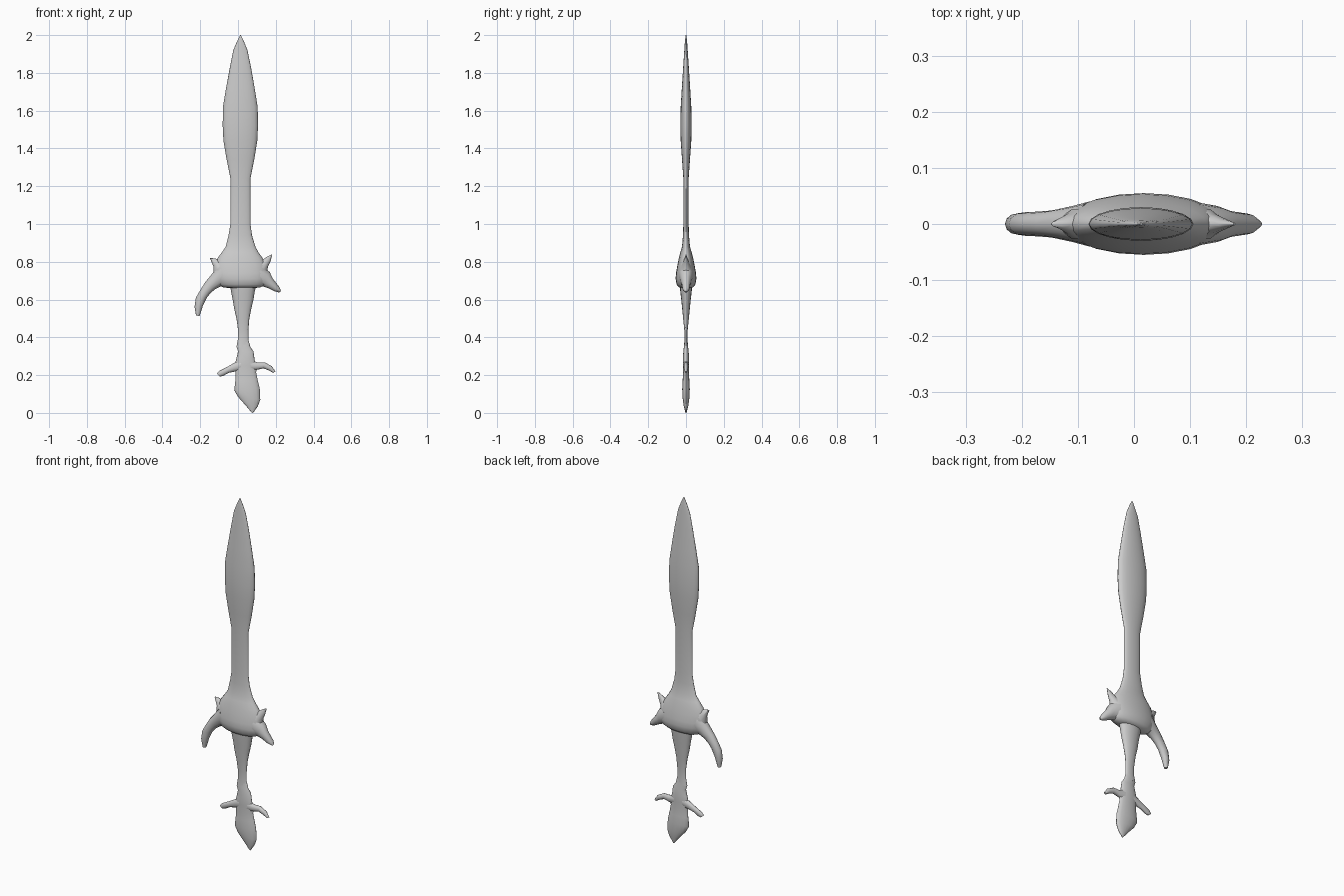
import bpy, bmesh, math

grey = bpy.data.materials.new("plain grey")
grey.diffuse_color = (0.6, 0.6, 0.6, 1)


def loft(name, rows, sides=16):
    """Skin elliptical rings; row = left x, left z, right x, right z, half depth."""
    bm = bmesh.new()
    rings = []
    for xl, zl, xr, zr, d in rows:
        ring = []
        for i in range(sides):
            a = 2 * math.pi * i / sides
            c, s = (1 + math.cos(a)) / 2, math.sin(a)
            ring.append(bm.verts.new((xl + (xr - xl) * c, d * s, zl + (zr - zl) * c)))
        rings.append(ring)
    for r, q in zip(rings, rings[1:]):
        for i in range(sides):
            j = (i + 1) % sides
            bm.faces.new((r[i], r[j], q[j], q[i]))
    bm.faces.new(rings[0])
    bm.faces.new(rings[-1])
    bmesh.ops.recalc_face_normals(bm, faces=bm.faces)
    me = bpy.data.meshes.new(name)
    bm.to_mesh(me)
    bm.free()
    me.materials.append(grey)
    ob = bpy.data.objects.new(name, me)
    bpy.context.collection.objects.link(ob)
    bpy.ops.object.select_all(action='DESELECT')
    ob.select_set(True)
    bpy.context.view_layer.objects.active = ob
    bpy.ops.object.shade_smooth_by_angle(angle=math.radians(60))
    return ob


def level(rows):
    """Level rings given as z, left x, right x, half depth."""
    return [(a, z, b, z, d) for z, a, b, d in rows]


# blade flowing into the guard
loft("blade_and_guard", level([
    (2.0, .011, .015, .002), (1.965, -.006, .032, .006), (1.92, -.025, .05, .009),
    (1.83, -.043, .069, .015), (1.72, -.063, .088, .022), (1.62, -.08, .104, .028),
    (1.52, -.081, .106, .03), (1.44, -.077, .102, .028), (1.34, -.06, .086, .021),
    (1.24, -.04, .066, .014), (1.0, -.04, .066, .014), (.94, -.05, .074, .016),
    (.88, -.065, .092, .021), (.85, -.085, .108, .03), (.82, -.108, .13, .038),
    (.78, -.122, .15, .046), (.74, -.13, .158, .053), (.71, -.125, .16, .055),
    (.68, -.108, .15, .05), (.665, -.08, .12, .038), (.66, -.04, .08, .02)]), 20)

# grip
loft("grip", level([
    (.69, -.045, .1, .034), (.64, -.036, .088, .03), (.6, -.028, .082, .025),
    (.55, -.02, .07, .02), (.5, -.008, .06, .015), (.44, .0, .055, .009),
    (.39, .0, .055, .008), (.35, -.008, .06, .011)]))

# pommel, leaning to the right at its foot
loft("pommel", [
    (-.002, .385, .056, .385, .008), (-.008, .35, .065, .35, .011),
    (.0, .325, .082, .325, .014), (-.008, .29, .088, .28, .017),
    (-.018, .25, .1, .25, .017), (-.012, .21, .096, .215, .015),
    (-.014, .17, .105, .17, .018), (-.02, .12, .115, .13, .02),
    (.0, .085, .118, .07, .018), (.04, .04, .105, .035, .012),
    (.074, .0, .08, .0, .003)])

# guard horns, drooping
loft("left_horn", [
    (-.1, .79, -.06, .67, .04), (-.13, .745, -.09, .67, .032),
    (-.175, .69, -.12, .655, .024), (-.2, .65, -.145, .635, .022),
    (-.223, .61, -.165, .61, .021), (-.23, .56, -.185, .57, .019),
    (-.222, .515, -.203, .513, .01)], 12)
loft("right_horn", [
    (.08, .67, .13, .78, .04), (.13, .67, .168, .745, .032),
    (.16, .66, .185, .71, .023), (.19, .645, .22, .665, .018),
    (.218, .637, .228, .645, .006)], 12)

# small guard spikes
loft("left_spike", [
    (-.13, .74, -.075, .8, .028), (-.13, .775, -.1, .81, .018),
    (-.148, .818, -.112, .815, .007), (-.146, .82, -.125, .818, .002)], 10)
loft("right_spike", [
    (.1, .8, .155, .74, .028), (.125, .805, .158, .772, .018),
    (.15, .825, .172, .802, .009), (.177, .839, .181, .836, .002)], 10)

# pommel arms
loft("left_arm", [
    (.02, .285, .02, .225, .016), (-.02, .265, -.01, .22, .014),
    (-.06, .242, -.05, .212, .012), (-.1, .222, -.078, .196, .011),
    (-.113, .208, -.095, .192, .006)], 10)
loft("right_arm", [
    (.06, .22, .06, .285, .016), (.1, .228, .1, .268, .014),
    (.135, .236, .14, .268, .012), (.165, .224, .178, .248, .011),
    (.186, .212, .198, .22, .006)], 10)
